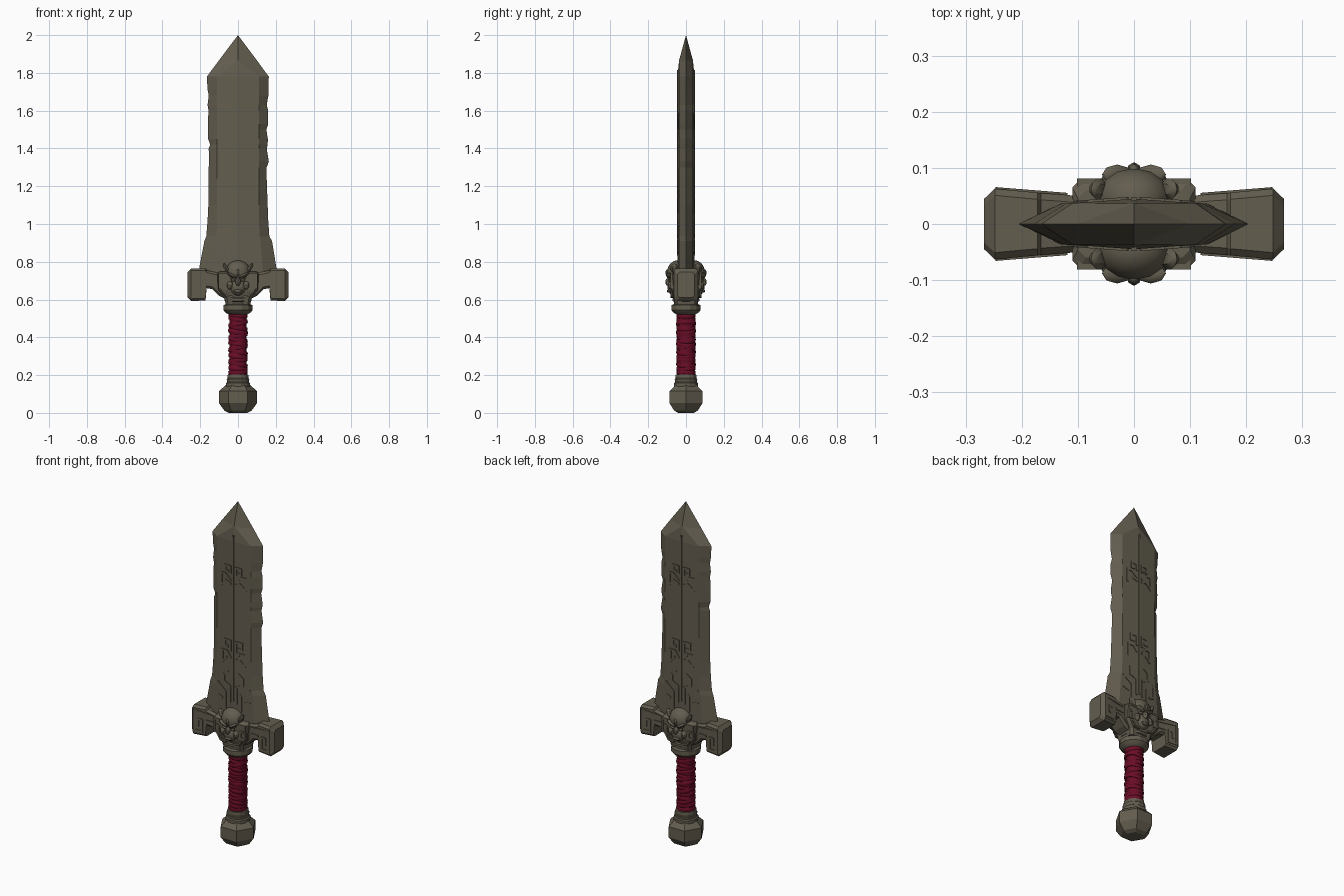
import bpy, bmesh, math, random
from mathutils import Vector, Matrix

random.seed(4)


def material(name, rgb):
    m = bpy.data.materials.new(name)
    m.diffuse_color = (*rgb, 1)
    return m


STONE = material("weathered stone", (0.125, 0.110, 0.078))
RED = material("dark red cloth", (0.145, 0.004, 0.020))


def finish(name, bm, mat=STONE, smooth=None):
    bmesh.ops.remove_doubles(bm, verts=bm.verts, dist=1e-5)
    bmesh.ops.recalc_face_normals(bm, faces=bm.faces)
    me = bpy.data.meshes.new(name)
    bm.to_mesh(me)
    bm.free()
    me.materials.append(mat)
    ob = bpy.data.objects.new(name, me)
    bpy.context.collection.objects.link(ob)
    if smooth:
        bpy.ops.object.select_all(action='DESELECT')
        ob.select_set(True)
        bpy.context.view_layer.objects.active = ob
        bpy.ops.object.shade_smooth_by_angle(angle=math.radians(smooth))
    return ob


def skin(bm, rings, closed=False):
    """Join equal-length rings of points; cap the ends unless closed."""
    vs = [[bm.verts.new(p) for p in r] for r in rings]
    n = len(vs[0])
    for a, b in zip(vs, vs[1:] + vs[:1] if closed else vs[1:]):
        for i in range(n):
            j = (i + 1) % n
            bm.faces.new((a[i], a[j], b[j], b[i]))
    if not closed:
        bm.faces.new(vs[0])
        bm.faces.new(vs[-1])


def lathe(name, profile, sides, turn=0.0, mat=STONE, smooth=None):
    bm = bmesh.new()
    skin(bm, [[(r * math.cos(turn + k * math.tau / sides),
                r * math.sin(turn + k * math.tau / sides), z)
               for k in range(sides)] for r, z in profile])
    return finish(name, bm, mat, smooth)


def octagon(hx, hy, c):
    return [(-hx, -hy + c), (-hx + c, -hy), (hx - c, -hy), (hx, -hy + c),
            (hx, hy - c), (hx - c, hy), (-hx + c, hy), (-hx, hy - c)]


def reliefs(name, paths, w, depth, h):
    """Raised square-cut lines, mirrored to left/right and front/back."""
    bm = bmesh.new()
    for path in paths:
        for p, q in zip(path, path[1:]):
            p, q = Vector(p), Vector(q)
            d = (q - p).normalized()
            n = Vector((-d.y, d.x)) * w / 2
            a, b = p - d * w / 2, q + d * w / 2
            quad = [a - n, b - n, b + n, a + n]
            for sx in (-1, 1):
                for sy in (-1, 1):
                    skin(bm, [[(sx * v.x, sy * (depth(abs(v.x)) + o), v.y) for v in quad]
                              for o in (-0.012, h)])
    return finish(name, bm)


# Blade: flat bevelled sections with nicked edges (z, left, right, ridge x, ridge y, middle y)
rows = [(0.68, .205, .205, .135, .036, .045), (0.77, .205, .203, .13, .036, .045),
        (0.91, .178, .180, .12, .037, .045), (0.935, .168, .166, .115, .037, .045),
        (1.02, .161, .160, .11, .037, .045), (1.10, .157, .157, .11, .037, .045),
        (1.24, .155, .152, .11, .037, .045), (1.30, .155, .152, .11, .037, .045),
        (1.33, .154, .163, .11, .037, .045), (1.40, .155, .152, .11, .037, .045),
        (1.42, .147, .157, .11, .037, .045), (1.45, .158, .158, .11, .037, .045),
        (1.50, .159, .150, .11, .037, .045), (1.53, .160, .160, .11, .037, .045),
        (1.60, .156, .160, .11, .037, .045), (1.63, .161, .152, .11, .037, .045),
        (1.68, .155, .161, .11, .037, .045), (1.71, .161, .161, .11, .037, .045),
        (1.78, .165, .163, .11, .037, .045), (1.865, .102, .101, .002, .036, .037),
        (2.0, 0, 0, 0, 0, 0)]
bm = bmesh.new()
skin(bm, [[(-l, 0, z), (-r, -y, z), (0, -m, z), (r, -y, z),
           (e, 0, z), (r, y, z), (0, m, z), (-r, y, z)] for z, l, e, r, y, m in rows])
finish("blade", bm)


def blade_y(x):
    return 0.045 - 0.073 * x


reliefs("blade_center_rib", [[(0, 0.85), (0, 1.81)]], 0.010, blade_y, 0.003)
reliefs("blade_runes", [
    [(.018, 1.595), (.018, 1.63), (.05, 1.63), (.05, 1.60), (.035, 1.60)],
    [(.018, 1.55), (.05, 1.58), (.078, 1.58), (.078, 1.51), (.045, 1.54), (.018, 1.53)],
    [(.018, 1.14), (.018, 1.195), (.055, 1.195), (.055, 1.16), (.036, 1.16)],
    [(.018, 1.10), (.04, 1.13), (.072, 1.13), (.072, 1.065), (.045, 1.09)],
    [(.02, .84), (.02, .93), (.06, .95), (.06, .99), (.035, 1.01)],
    [(.05, .80), (.05, .89), (.10, .93), (.10, .86), (.075, .85)]], 0.011, blade_y, 0.004)

# Crossguard: chamfered sections along x (x, bottom, top, half depth)
half = [(0.06, .60, .74, .05), (0.10, .62, .74, .05), (0.135, .655, .748, .053),
        (0.166, .66, .755, .055), (0.172, .595, .765, .056), (0.248, .592, .765, .063),
        (0.267, .612, .745, .045)]
bm = bmesh.new()
skin(bm, [[(s * x, y, (b + t) / 2 + dz)
           for y, dz in octagon(hy, (t - b) / 2, 0.012)]
          for s, x, b, t, hy in [(-1, *r) for r in reversed(half)] + [(1, *r) for r in half]])
finish("crossguard", bm)
reliefs("crossguard_scrolls", [
    [(.125, .725), (.24, .738), (.24, .622), (.192, .622), (.192, .69), (.217, .69), (.217, .655)],
    [(.125, .69), (.165, .69)]], 0.012, lambda x: 0.05 + 0.08 * (x - 0.1), 0.004)

# Center plate behind the mask
bm = bmesh.new()
skin(bm, [[(x, y, z) for x, y in octagon(hx, hy, 0.014)]
          for z, hx, hy in [(.575, .066, .058), (.61, .072, .066), (.65, .105, .076),
                            (.735, .11, .079), (.748, .10, .06)]])
finish("center_plate", bm)
reliefs("center_scrolls", [
    [(.06, .735), (.097, .735), (.097, .66), (.072, .66), (.072, .70), (.085, .70)],
    [(.03, .615), (.058, .62), (.07, .64)]], 0.010, lambda x: 0.077, 0.004)

# Demon mask on both sides: domed head, jaw, brows, eyes, nose, mouth, horns
for side, s in (("front", -1), ("back", 1)):
    bm = bmesh.new()

    def blob(x, y, z, rx, ry, rz, u=14, v=9, roll=0):
        m = (Matrix.Translation((x, s * y, z)) @ Matrix.Rotation(roll, 4, 'Y')
             @ Matrix.Diagonal((rx, ry, rz, 1)))
        bmesh.ops.create_uvsphere(bm, u_segments=u, v_segments=v, radius=1, matrix=m)

    blob(0, .045, .745, .066, .055, .063)
    blob(0, .06, .665, .044, .038, .045)
    blob(0, .092, .693, .014, .018, .022, 8, 6)
    blob(0, .092, .645, .025, .010, .008, 8, 6)
    blob(0, .096, .742, .010, .013, .020, 6, 5)
    for k in (-1, 1):
        blob(k * .030, .088, .727, .030, .018, .009, 8, 6, -k * .45)
        blob(k * .027, .087, .703, .012, .010, .007, 8, 6, -k * .3)
        blob(k * .043, .078, .675, .016, .016, .022, 8, 6)
        blob(k * .062, .062, .765, .012, .020, .030, 6, 5, k * .5)
    finish(side + "_mask", bm, smooth=40)

# Collars above and below the grip
lathe("upper_collar", [(.048, .52), (.070, .532), (.080, .545), (.080, .570), (.066, .576),
                       (.066, .588), (.074, .592), (.074, .605), (.066, .615)], 12,
      math.pi / 12, smooth=25)
lathe("lower_collar", [(.066, .14), (.066, .158), (.059, .163), (.062, .180), (.058, .184),
                       (.056, .202), (.045, .206)], 12, math.pi / 12, smooth=25)

# Six-sided pommel
lathe("pommel", [(.048, 0), (.072, .012), (.101, .052), (.101, .115), (.064, .148),
                 (.055, .152)], 6)

# Grip: core and tilted cloth wraps
lathe("grip_core", [(.044, .19), (.044, .54)], 16, mat=RED, smooth=30)
bm = bmesh.new()
count = 15
for i in range(count):
    z = 0.214 + i * 0.302 / (count - 1)
    tilt = (1 if i % 3 else -1) * random.uniform(.10, .30) * (0.3 if i in (0, count - 1) else 1)
    turn = Matrix.Rotation(random.uniform(-.5, .5), 3, 'Z') @ Matrix.Rotation(tilt, 3, 'Y')
    radius = 0.0435 + random.uniform(-.001, .0015)
    rings = []
    for k in range(18):
        a = k * math.tau / 18
        rings.append([turn @ Vector(((radius + c) * math.cos(a), (radius + c) * math.sin(a), h))
                      + Vector((0, 0, z))
                      for c, h in [(.004, -.013), (.008, -.006), (.008, .006), (.004, .013),
                                   (-.006, .010), (-.006, -.010)]])
    skin(bm, rings, closed=True)
finish("grip_wraps", bm, RED, smooth=35)
